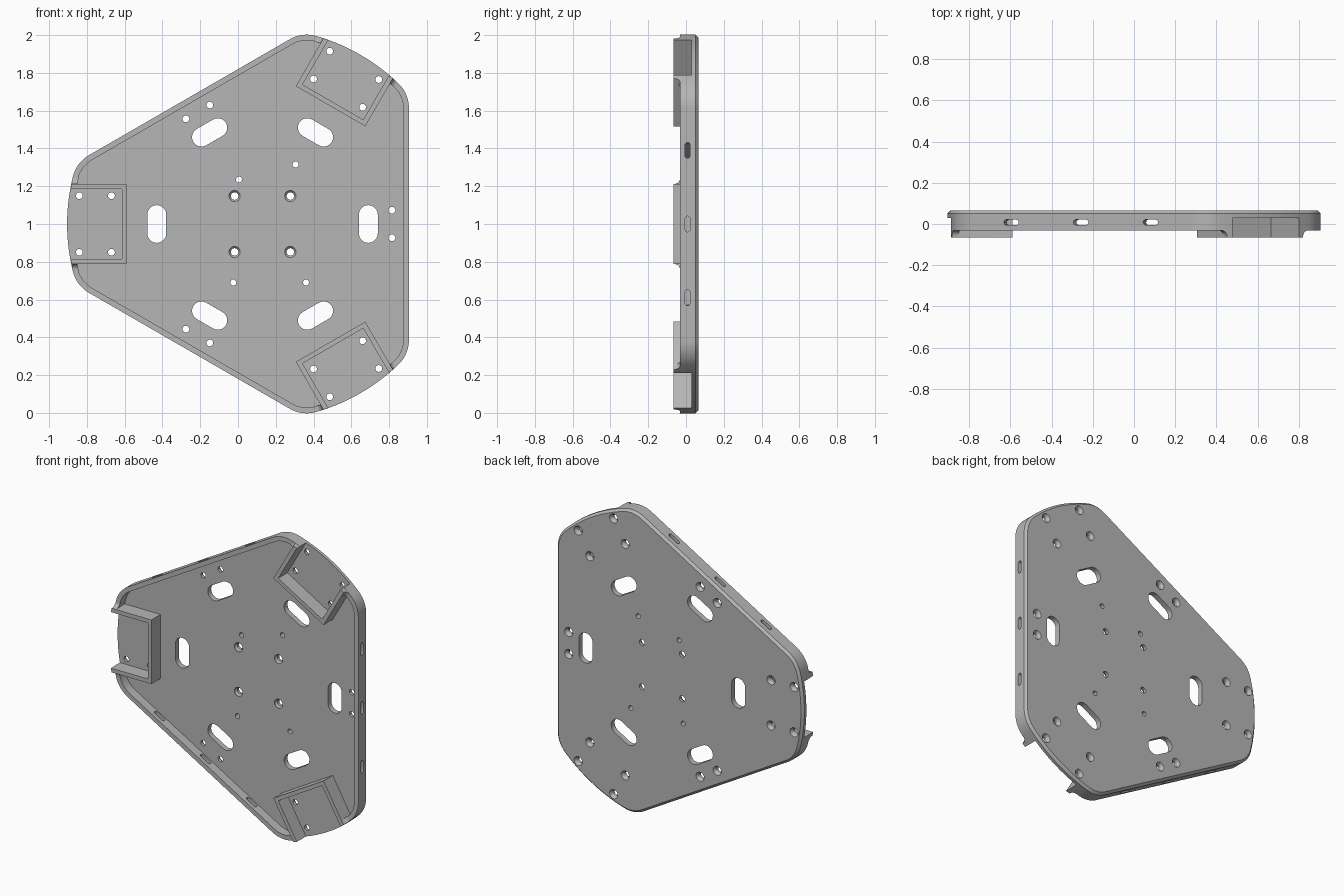
import bpy, bmesh
from math import sin, cos, pi, radians, sqrt, atan2

cube = bpy.data.objects.get("Cube")
if cube:
    bpy.data.objects.remove(cube)

CX, CZ = 0.13, 1.0                    # centre of the threefold layout
SIDE, ARC, FILLET = 0.775, 1.035, 0.18
BACK, FLOOR, RIM, PAD = 0.066, 0.03, -0.031, -0.066
CHAMFER, WALL = 0.015, 0.03
SIDES, CORNERS = (0, 120, 240), (60, 180, 300)

grey = bpy.data.materials.new("plate_grey")
grey.use_nodes = True
grey.diffuse_color = (0.47, 0.47, 0.47, 1)
grey.node_tree.nodes["Principled BSDF"].inputs["Base Color"].default_value = (0.47, 0.47, 0.47, 1)


def place(u, v, y, deg):
    """Radial u, tangential v, depth y, turned about the plate centre."""
    a = radians(deg)
    return (CX + u * cos(a) - v * sin(a), y, CZ + u * sin(a) + v * cos(a))


def loft(bm, rings):
    """Closed solid through rings of equal point count."""
    rings = [[bm.verts.new(p) for p in ring] for ring in rings]
    n = len(rings[0])
    for a, b in zip(rings, rings[1:]):
        for i in range(n):
            j = (i + 1) % n
            bm.faces.new((a[i], a[j], b[j], b[i]))
    bm.faces.new(rings[0])
    bm.faces.new(rings[-1])


def make(name, solids):
    bm = bmesh.new()
    for rings in solids:
        loft(bm, rings)
    bmesh.ops.recalc_face_normals(bm, faces=bm.faces)
    mesh = bpy.data.meshes.new(name)
    bm.to_mesh(mesh)
    bm.free()
    mesh.materials.append(grey)
    obj = bpy.data.objects.new(name, mesh)
    bpy.context.collection.objects.link(obj)
    return obj


def flat(points, y, deg=0):
    return [place(u, v, y, deg) for u, v in points]


def outline(inset):
    """Rounded three-sided contour, offset inwards."""
    phi = atan2(sqrt((ARC - FILLET) ** 2 - (SIDE - FILLET) ** 2), SIDE - FILLET)
    third = 2 * pi / 3
    pts = []

    def arc(centre_dir, centre_r, radius, start, end, steps, turn):
        for i in range(steps + 1):
            a = start + (end - start) * i / steps + turn
            c = centre_dir + turn
            pts.append((centre_r * cos(c) + radius * cos(a), centre_r * sin(c) + radius * sin(a)))

    for k in range(3):
        t = k * third
        arc(phi, ARC - FILLET, FILLET - inset, 0, phi, 10, t)
        arc(0, 0, ARC - inset, phi, third - phi, 14, t)
        arc(third - phi, ARC - FILLET, FILLET - inset, third - phi, third, 10, t)
    # drop the doubled points where arcs meet
    return [p for i, p in enumerate(pts) if abs(p[0] - pts[i - 1][0]) + abs(p[1] - pts[i - 1][1]) > 1e-5]


def stadium(half_length, radius, steps=10):
    """Long-hole contour, long along the second axis."""
    pts = []
    for end in (1, -1):
        for i in range(steps + 1):
            a = pi * i / steps + (0 if end > 0 else pi)
            pts.append((radius * cos(a), end * (half_length - radius) + radius * sin(a)))
    return pts


def hole(u, v, deg, profile):
    """Round cutter from (radius, y) steps."""
    return [flat([(u + r * cos(2 * pi * i / 20), v + r * sin(2 * pi * i / 20)) for i in range(20)], y, deg)
            for r, y in profile]


def combine(target, tool, operation):
    mod = target.modifiers.new(operation, 'BOOLEAN')
    mod.operation, mod.solver, mod.object = operation, 'EXACT', tool
    bpy.context.view_layer.objects.active = target
    bpy.ops.object.modifier_apply(modifier=mod.name)
    bpy.data.objects.remove(tool)


# Tray with a chamfered back edge and a raised rim
plate = make("tray_plate", [[flat(outline(0), RIM), flat(outline(0), BACK - CHAMFER),
                             flat(outline(CHAMFER), BACK)]])
combine(plate, make("cavity", [[flat(outline(WALL), -0.1), flat(outline(WALL), FLOOR)]]), 'DIFFERENCE')

# Corner blocks, rounded on the outside to follow the plate
HALF, INNER, EDGE = 0.2125, 0.72, ARC - 0.001
block = [(INNER, HALF), (INNER, -HALF)]
for i in range(13):
    v = HALF * (i / 6 - 1)
    block.append((sqrt(EDGE ** 2 - v * v), v))
combine(plate, make("corner_blocks", [[flat(block, PAD, d), flat(block, 0.045, d)] for d in CORNERS]), 'UNION')

# Concave fillets where the rim climbs to the blocks
fillets = []
ROUND = 0.03
for d in CORNERS:
    for s in (1, -1):
        rings = []
        steps = [(HALF + ROUND, RIM + 0.01)]
        for i in range(7):
            a = pi / 2 * i / 6
            steps.append((HALF + ROUND * (1 - sin(a)), RIM - ROUND * (1 - cos(a))))
        for t, y in steps:
            quad = [(sqrt(r * r - w * w), s * w) for r, w in
                    ((EDGE, HALF - 0.01), (EDGE, t), (EDGE - WALL, t), (EDGE - WALL, HALF - 0.01))]
            rings.append(flat(quad, y, d))
        fillets.append(rings)
combine(plate, make("rim_fillets", fillets), 'UNION')

# Pockets in the blocks, open to the outside
pocket = [(0.745, 0.186), (0.745, -0.186), (1.2, -0.186), (1.2, 0.186)]
combine(plate, make("pockets", [[flat(pocket, -0.1, d), flat(pocket, FLOOR, d)] for d in CORNERS]), 'DIFFERENCE')

# Holes: screws with countersunk backs, long holes, centre mounts, rim slots
cuts = []
screw = [(0.018, 0), (0.018, 0.047), (0.03, BACK), (0.03, 0.08)]
for d in CORNERS:
    cuts += [hole(u, v, d, screw) for u in (0.80, 0.97) for v in (0.15, -0.15)]
for d in SIDES:
    cuts += [hole(0.685, v, d, screw) for v in (0.073, -0.073)]
for d in SIDES + CORNERS:
    oval = [(0.56 + u, v) for u, v in stadium(0.1, 0.05)]
    cuts.append([flat(oval, y, d) for y in (0, 0.1)])
mount = [(0.03, 0), (0.03, FLOOR + 0.004), (0.02, 0.046), (0.02, 0.1)]
cuts += [hole(x - CX, z, 0, mount) for x in (-0.018, 0.277) for z in (0.148, -0.148)]
for x, z in ((0.005, 0.235), (0.305, 0.315), (-0.025, -0.31), (0.36, -0.31)):
    cuts.append(hole(x - CX, z, 0, [(0.016, 0), (0.016, 0.1)]))
for d in SIDES:
    for t in (-0.39, 0, 0.39):
        cuts.append([[place(u, t + v, 0.008 + y, d) for y, v in stadium(0.042, 0.013, 6)]
                     for u in (0.72, 0.82)])
combine(plate, make("holes", cuts), 'DIFFERENCE')

# Smooth rounds, crisp edges
bpy.ops.object.select_all(action='DESELECT')
plate.select_set(True)
bpy.context.view_layer.objects.active = plate
bpy.ops.object.shade_smooth_by_angle(angle=radians(30))
